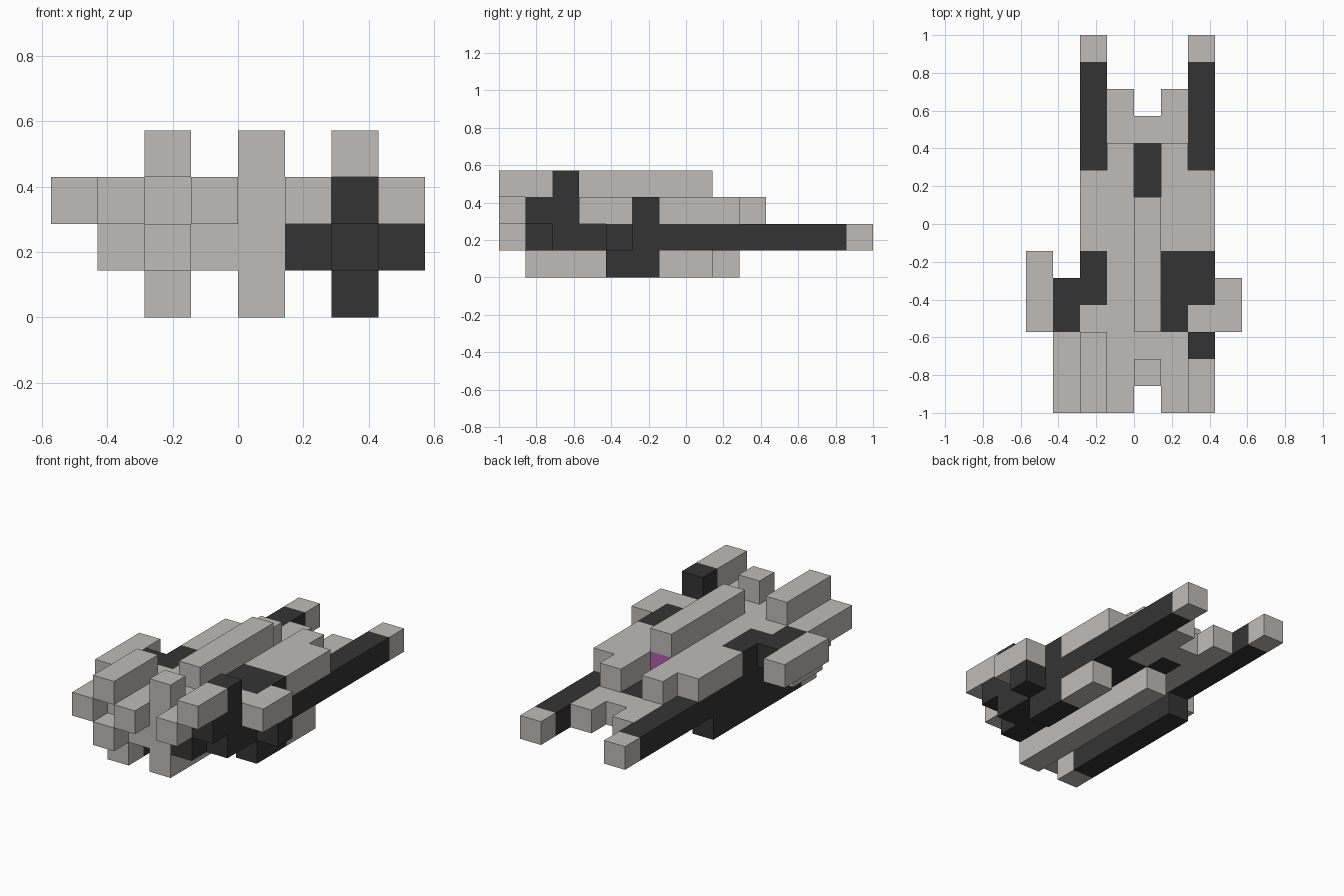
import bpy
import bmesh
from mathutils import Vector

cube = bpy.data.objects.get("Cube")
if cube:
    bpy.data.objects.remove(cube, do_unlink=True)

U = 1 / 7  # edge of one block


def material(name, rgb):
    m = bpy.data.materials.new(name)
    m.use_nodes = True
    color = (*rgb, 1)
    m.diffuse_color = color
    m.node_tree.nodes["Principled BSDF"].inputs["Base Color"].default_value = color
    return m


light = material("light_grey", (0.52, 0.5, 0.48))
dark = material("charcoal", (0.034, 0.034, 0.034))
purple = material("purple_glow", (0.44, 0.11, 0.42))


def part(name, mat, *boxes):
    """Boxes as (column, row, layer, rows long, layers high), one block wide."""
    bm = bmesh.new()
    for col, row, layer, length, height in boxes:
        lo = Vector((col - 4, row - 7, layer)) * U
        size = Vector((1, length, height)) * U
        for v in bmesh.ops.create_cube(bm, size=1)["verts"]:
            v.co = lo + Vector([(c + 0.5) * s for c, s in zip(v.co, size)])
    mesh = bpy.data.meshes.new(name)
    bm.to_mesh(mesh)
    bm.free()
    mesh.materials.append(mat)
    obj = bpy.data.objects.new(name, mesh)
    bpy.context.collection.objects.link(obj)


# Centre: keel, front column, spine and glowing exhaust
part("keel", light, (4, 1, 0, 8, 1))
part("front_column", light, (4, 1, 1, 1, 3))
part("core", light, (4, 2, 1, 6, 1), (4, 2, 2, 5, 1))
part("spine", light, (4, 3, 3, 5, 1))
part("exhaust", purple, (4, 7, 2, 1, 1))
part("rear_core_dark", dark, (4, 8, 1, 2, 1))
part("rear_core_tip", light, (4, 10, 1, 1, 1))

# Hull decks on both sides of the spine
part("right_inner_deck", light, (3, 0, 2, 10, 1))
part("right_inner_floor", light, (3, 1, 1, 11, 1))
part("left_inner_deck", light, (5, 0, 2, 3, 1), (5, 6, 2, 4, 1))
part("left_inner_patch", dark, (5, 3, 2, 3, 1))
part("left_inner_floor", dark, (5, 1, 1, 8, 1))
part("left_inner_floor_rear", light, (5, 9, 1, 3, 1))
part("right_outer_deck", light, (2, 1, 2, 3, 1), (2, 6, 2, 3, 1))
part("right_outer_patch", dark, (2, 4, 2, 2, 1))
part("left_outer_deck", light, (6, 3, 2, 1, 1), (6, 6, 2, 3, 1))
part("left_outer_patch", dark, (6, 1, 2, 2, 1), (6, 4, 2, 2, 1))

# Long rear prongs with light tips
for side, col, start in (("right", 2, 1), ("left", 6, 2)):
    part(side + "_prong", dark, (col, start, 1, 13 - start, 1))
    part(side + "_prong_tip", light, (col, 13, 1, 1, 1))

# Front pods
part("right_pod_top", light, (2, 0, 3, 3, 1))
part("right_pod_lower", light, (2, 0, 1, 1, 1))
part("right_pod_side", light, (1, 0, 2, 3, 1), (1, 2, 1, 2, 1))
part("left_pod_top", light, (6, 0, 3, 2, 1))
part("left_pod_top_end", dark, (6, 2, 3, 1, 1))

# Side wings
part("right_wing_root", dark, (1, 3, 2, 2, 1))
part("right_wing", light, (0, 3, 2, 3, 1))
part("left_wing", light, (7, 3, 2, 2, 1))
part("left_wing_root", dark, (7, 4, 1, 1, 1))

# Bottom skids
part("right_skid", dark, (2, 2, 0, 6, 1))
part("right_skid_tip", light, (2, 1, 0, 1, 1))
part("left_skid", dark, (6, 4, 0, 2, 1))
part("left_skid_rear", light, (6, 6, 0, 2, 1))
